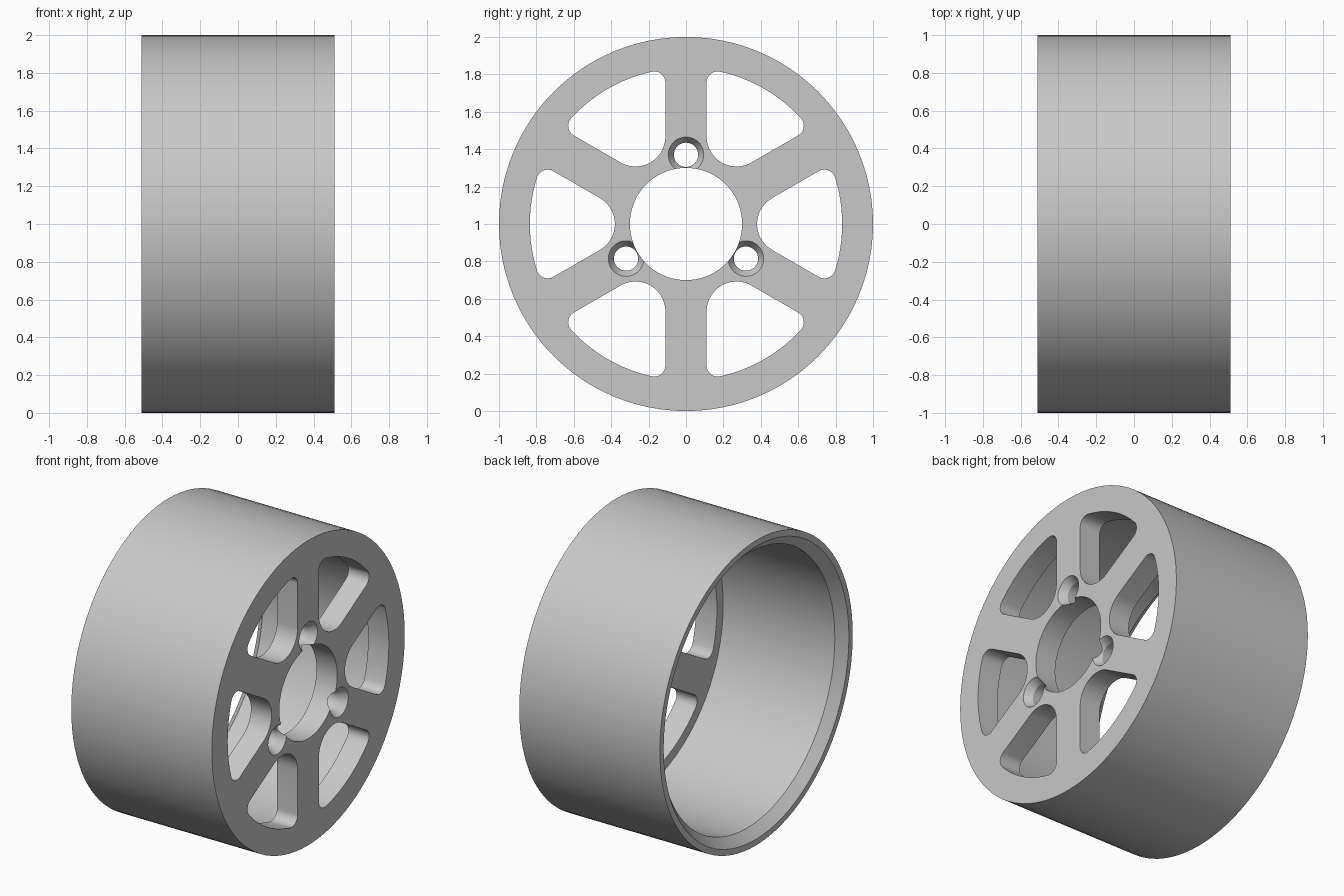
import bpy, bmesh
from math import sin, cos, pi, radians, asin

HALF, PLATE, AXIS_Z = 0.51, 0.15, 1.0

if "Cube" in bpy.data.objects:
    bpy.data.objects.remove(bpy.data.objects["Cube"], do_unlink=True)

grey = bpy.data.materials.new("plain grey")
grey.use_nodes = True
colour = (0.58, 0.58, 0.58, 1)
grey.diffuse_color = colour
grey.node_tree.nodes["Principled BSDF"].inputs["Base Color"].default_value = colour


def make_object(name, bm):
    bmesh.ops.recalc_face_normals(bm, faces=bm.faces)
    mesh = bpy.data.meshes.new(name)
    bm.to_mesh(mesh)
    bm.free()
    mesh.materials.append(grey)
    obj = bpy.data.objects.new(name, mesh)
    bpy.context.collection.objects.link(obj)
    return obj


def loft(bm, rings, closed=False):
    """Skin a list of equal point rings, capped or looped round."""
    loops = [[bm.verts.new(p) for p in ring] for ring in rings]
    pairs = list(zip(loops, loops[1:]))
    if closed:
        pairs.append((loops[-1], loops[0]))
    else:
        bm.faces.new(loops[0])
        bm.faces.new(loops[-1])
    n = len(loops[0])
    for a, b in pairs:
        for i in range(n):
            j = (i + 1) % n
            bm.faces.new((a[i], a[j], b[j], b[i]))


def circle(x, r, n, y=0, z=0):
    return [(x, y + r * cos(2 * pi * i / n), AXIS_Z + z + r * sin(2 * pi * i / n))
            for i in range(n)]


def arc(cx, cy, r, a, b, n):
    return [(cx + r * cos(a + (b - a) * i / n), cy + r * sin(a + (b - a) * i / n))
            for i in range(n + 1)]


# Barrel, chamfered open rim, end plate and centre bore in one lathe
profile = [(-HALF, 1), (HALF, 1), (HALF, 0.3), (HALF - PLATE, 0.3),
           (HALF - PLATE, 0.9), (-HALF + 0.06, 0.9), (-HALF, 0.96)]
bm = bmesh.new()
loft(bm, [circle(x, r, 96) for x, r in profile], closed=True)
wheel = make_object("wheel", bm)

# Rounded window outline between two spokes, symmetric about its own axis
spoke, rim, tip_r, corner_r = 0.11, 0.835, 0.16, 0.06
tip_x = (spoke + tip_r) / sin(radians(30))
corner_d = rim - corner_r
corner_a = radians(30) - asin((spoke + corner_r) / corner_d)
cx, cy = corner_d * cos(corner_a), corner_d * sin(corner_a)
outline = arc(0, 0, rim, -corner_a, corner_a, 12)
outline += arc(cx, cy, corner_r, corner_a, radians(120), 8)[1:]
outline += arc(tip_x, 0, tip_r, radians(120), radians(240), 14)
outline += arc(cx, -cy, corner_r, radians(240), 2 * pi - corner_a, 8)[:-1]

# Cutter: six windows and three countersunk bolt holes
bm = bmesh.new()
for k in range(6):
    c, s = cos(k * pi / 3), sin(k * pi / 3)
    loft(bm, [[(x, u * c - v * s, AXIS_Z + u * s + v * c) for u, v in outline]
              for x in (HALF - PLATE - 0.05, HALF + 0.05)])
for k in range(3):
    a = pi / 2 + k * 2 * pi / 3
    y, z = 0.37 * cos(a), 0.37 * sin(a)
    steps = [(HALF - PLATE - 0.05, 0.065), (HALF - 0.05, 0.065), (HALF + 0.05, 0.125)]
    loft(bm, [circle(x, r, 32, y, z) for x, r in steps])
cutter = make_object("opening_cutter", bm)
cutter.hide_render = True

# Cut the openings and drop the cutter
cut = wheel.modifiers.new("openings", "BOOLEAN")
cut.operation, cut.solver, cut.object = "DIFFERENCE", "EXACT", cutter
bpy.ops.object.select_all(action="DESELECT")
bpy.context.view_layer.objects.active = wheel
wheel.select_set(True)
bpy.ops.object.modifier_apply(modifier=cut.name)
bpy.data.objects.remove(cutter, do_unlink=True)
bpy.ops.object.shade_smooth_by_angle(angle=radians(30))
